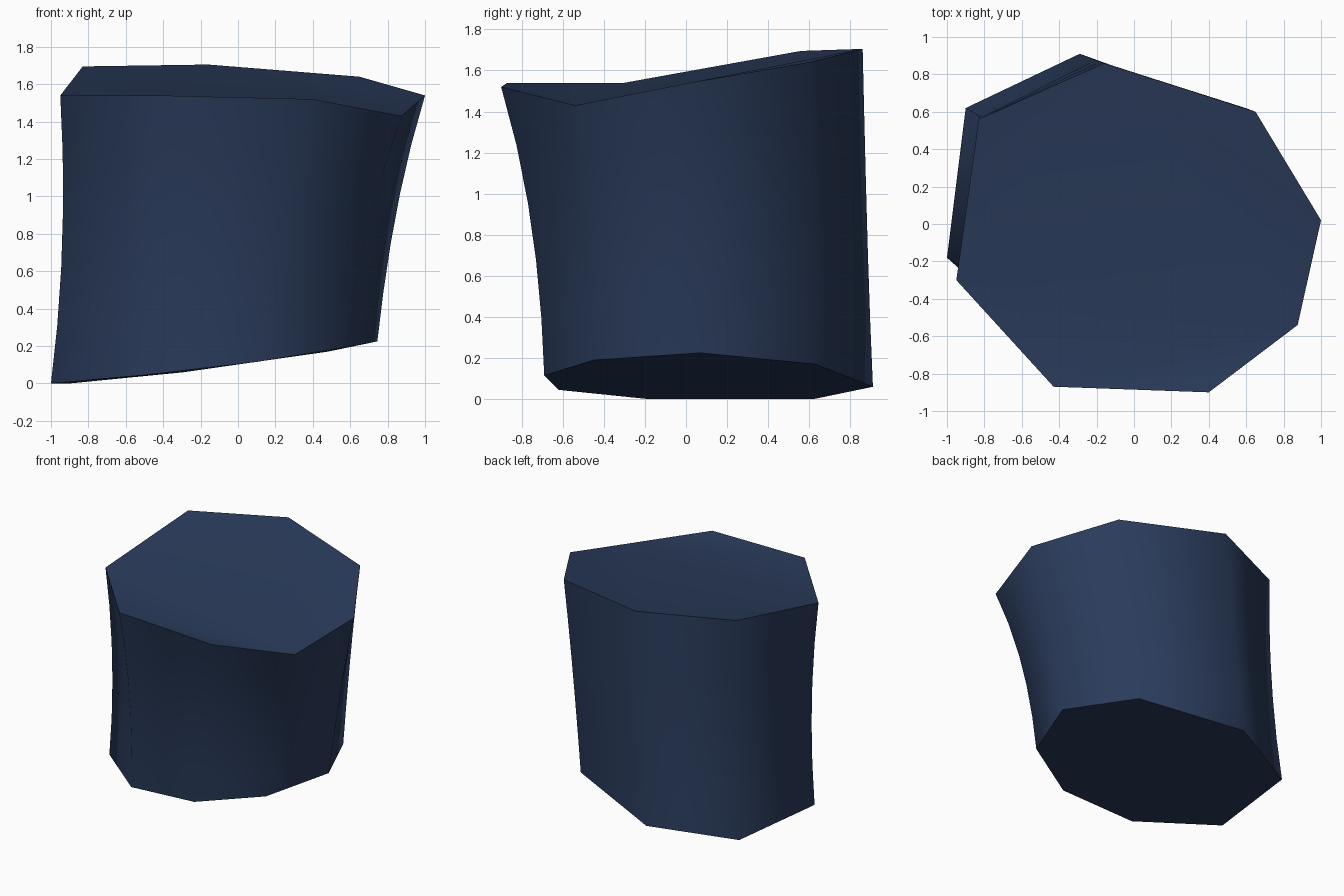
import bpy, bmesh
from mathutils import Vector

if "Cube" in bpy.data.objects:
    bpy.data.objects.remove(bpy.data.objects["Cube"])

# Matching octagonal rims, counter-clockwise from the right
TOP = [(1, .02, 1.54), (.65, .60, 1.64), (-.16, .86, 1.705), (-.83, .56, 1.695),
       (-.95, -.30, 1.54), (-.43, -.87, 1.54), (.40, -.90, 1.52), (.875, -.54, 1.43)]
BOTTOM = [(.745, .07, .225), (.48, .63, .17), (-.29, .91, .06), (-.90, .62, 0),
          (-1, -.18, 0), (-.50, -.62, .045), (.10, -.69, .115), (.56, -.45, .19)]
N = len(TOP)

bm = bmesh.new()

# Waisted wall: blend the rims and bow the middle rings inward, most at the front
rings = []
for t in (0, .2, .4, .6, .8, 1):
    bow = 4 * t * (1 - t)
    ring = []
    for lo, hi in zip(BOTTOM, TOP):
        p = Vector(lo).lerp(Vector(hi), t)
        pull = Vector((-.037 * p.x, .022 - .025 * p.y + .02 * p.x, 0))
        ring.append(bm.verts.new(p + pull * bow))
    rings.append(ring)
for low, high in zip(rings, rings[1:]):
    for i in range(N):
        j = (i + 1) % N
        bm.faces.new((low[i], low[j], high[j], high[i]))

# Bottom cap, and top cap with a shallow valley running left to right
bm.faces.new(rings[0][::-1])
for tri in ((4, 5, 7), (5, 6, 7), (4, 7, 2), (2, 3, 4), (7, 0, 2), (0, 1, 2)):
    bm.faces.new([rings[-1][i] for i in tri])

# Smooth wall and caps, crisp rims
for f in bm.faces:
    f.smooth = True
for ring in (rings[0], rings[-1]):
    for i in range(N):
        bm.edges.get((ring[i], ring[(i + 1) % N])).smooth = False

mesh = bpy.data.meshes.new("octagonal_block")
bm.to_mesh(mesh)
bm.free()
block = bpy.data.objects.new("octagonal_block", mesh)
bpy.context.collection.objects.link(block)

slate = bpy.data.materials.new("dark slate blue")
slate.diffuse_color = (.023, .044, .105, 1)
slate.use_nodes = True
slate.node_tree.nodes["Principled BSDF"].inputs["Base Color"].default_value = slate.diffuse_color
mesh.materials.append(slate)
